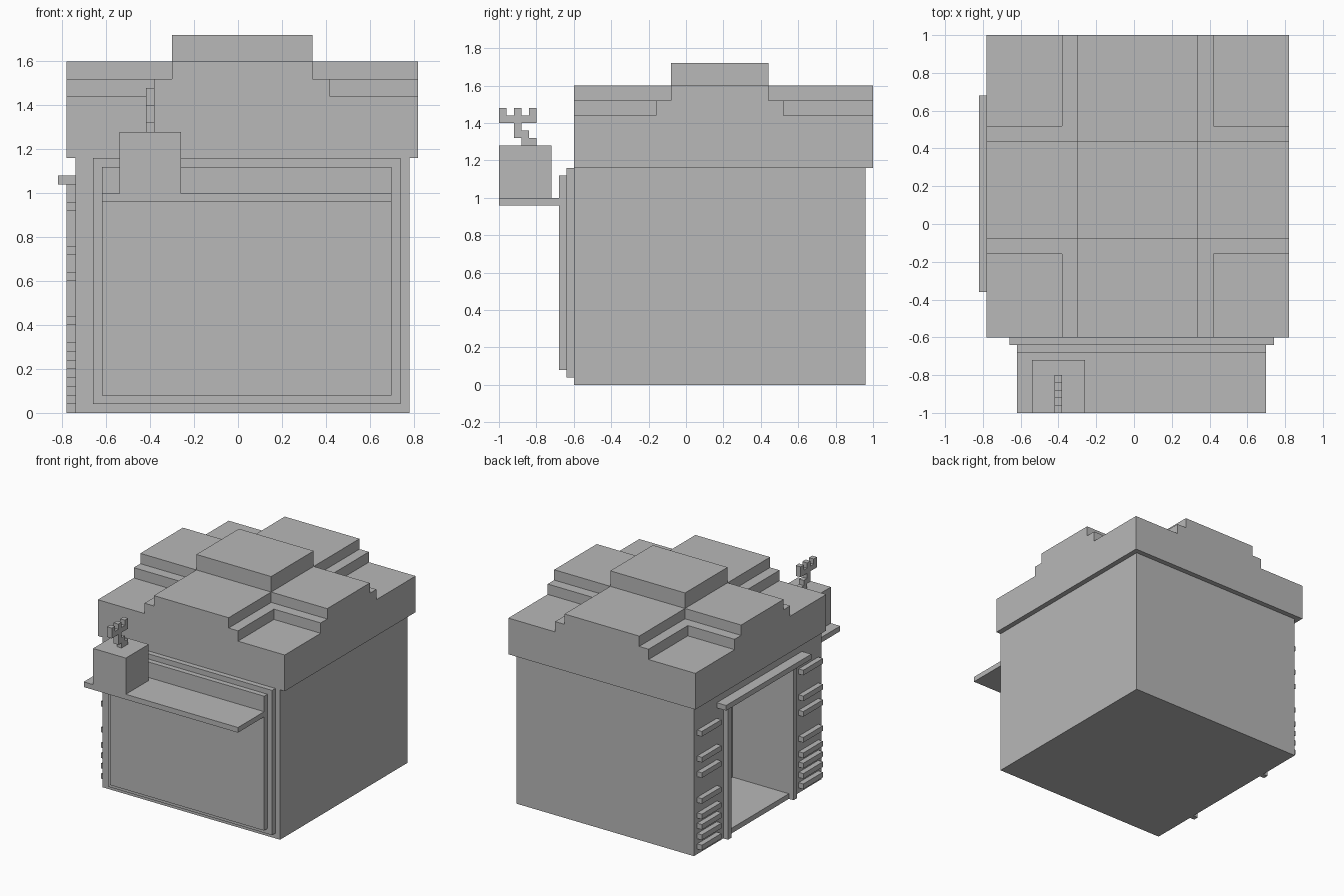
import bpy
import bmesh

if "Cube" in bpy.data.objects:
    bpy.data.objects.remove(bpy.data.objects["Cube"], do_unlink=True)

grey = bpy.data.materials.new("plain_grey")
grey.use_nodes = True
colour = (0.48, 0.48, 0.48, 1)
grey.diffuse_color = colour
grey.node_tree.nodes["Principled BSDF"].inputs["Base Color"].default_value = colour


def finish(name, bm):
    bmesh.ops.recalc_face_normals(bm, faces=bm.faces)
    mesh = bpy.data.meshes.new(name)
    bm.to_mesh(mesh)
    bm.free()
    mesh.materials.append(grey)
    obj = bpy.data.objects.new(name, mesh)
    bpy.context.collection.objects.link(obj)
    return obj


def prism(name, outline, low, high, axis="z"):
    """Extrude an outline upward, or a (y, z) outline along x."""
    bm = bmesh.new()
    place = (lambda a, b: (a, b, low)) if axis == "z" else (lambda a, b: (low, a, b))
    face = bm.faces.new([bm.verts.new(place(a, b)) for a, b in outline])
    moved = bmesh.ops.extrude_face_region(bm, geom=[face])["geom"]
    verts = [v for v in moved if isinstance(v, bmesh.types.BMVert)]
    d = high - low
    bmesh.ops.translate(bm, verts=verts, vec=(0, 0, d) if axis == "z" else (d, 0, 0))
    return finish(name, bm)


def box(name, x, y, z):
    return prism(name, [(x[0], y[0]), (x[1], y[0]), (x[1], y[1]), (x[0], y[1])], *z)


# Walls with a doorway niche on the right side
walls = box("walls", (-0.74, 0.78), (-0.6, 0.96), (0, 1.16))
cutter = box("doorway_cutter", (-0.9, -0.26), (-0.2, 0.56), (0.04, 1.04))
cutter.hide_render = True
cut = walls.modifiers.new("doorway", "BOOLEAN")
cut.operation = "DIFFERENCE"
cut.solver = "EXACT"
cut.object = cutter
bpy.context.view_layer.objects.active = walls
bpy.ops.object.modifier_apply(modifier=cut.name)
bpy.data.objects.remove(cutter, do_unlink=True)

# Stepped roof: slab, two cross-shaped tiers and a raised centre
X, Y = (-0.78, 0.82), (-0.6, 1.0)


def cross(name, x, y, z):
    outline = [(x[0], Y[0]), (x[1], Y[0]), (x[1], y[0]), (X[1], y[0]),
               (X[1], y[1]), (x[1], y[1]), (x[1], Y[1]), (x[0], Y[1]),
               (x[0], y[1]), (X[0], y[1]), (X[0], y[0]), (x[0], y[0])]
    return prism(name, outline, *z)


box("roof_slab", X, Y, (1.16, 1.44))
cross("roof_lower_tier", (-0.38, 0.42), (-0.16, 0.52), (1.44, 1.52))
cross("roof_upper_tier", (-0.3, 0.34), (-0.08, 0.44), (1.52, 1.6))
box("roof_cap", (-0.3, 0.34), (-0.08, 0.44), (1.6, 1.72))

# Layered front panel with counter and box
box("front_frame", (-0.66, 0.74), (-0.64, -0.6), (0.04, 1.16))
box("front_panel", (-0.62, 0.7), (-0.68, -0.64), (0.08, 1.12))
box("counter", (-0.62, 0.7), (-1, -0.68), (0.96, 1))
box("counter_box", (-0.54, -0.26), (-1, -0.72), (1, 1.28))

# Bent stem with three prongs, one step thick
s = 0.04
rows = [(3, 5), (2, 4), (2, 3), (0, 5)]
for i, (a, b) in enumerate(rows):
    box("stem_step", (-0.42, -0.38), (-1 + a * s, -1 + b * s), (1.28 + i * s, 1.32 + i * s))
for a in (0, 2, 4):
    box("prong", (-0.42, -0.38), (-1 + a * s, -1 + (a + 1) * s), (1.44, 1.48))

# Door surround
box("door_lintel", (-0.82, -0.74), (-0.36, 0.68), (1.04, 1.08))
for y in (-0.24, 0.56):
    box("door_post", (-0.78, -0.74), (y, y + s), (0, 1.04))

# Wall slats either side of the door
for y in (-0.56, 0.68):
    for z in (0.04, 0.12, 0.2, 0.28, 0.4, 0.6, 0.72, 0.92):
        box("wall_slat", (-0.78, -0.74), (y, y + 0.24), (z, z + s))
